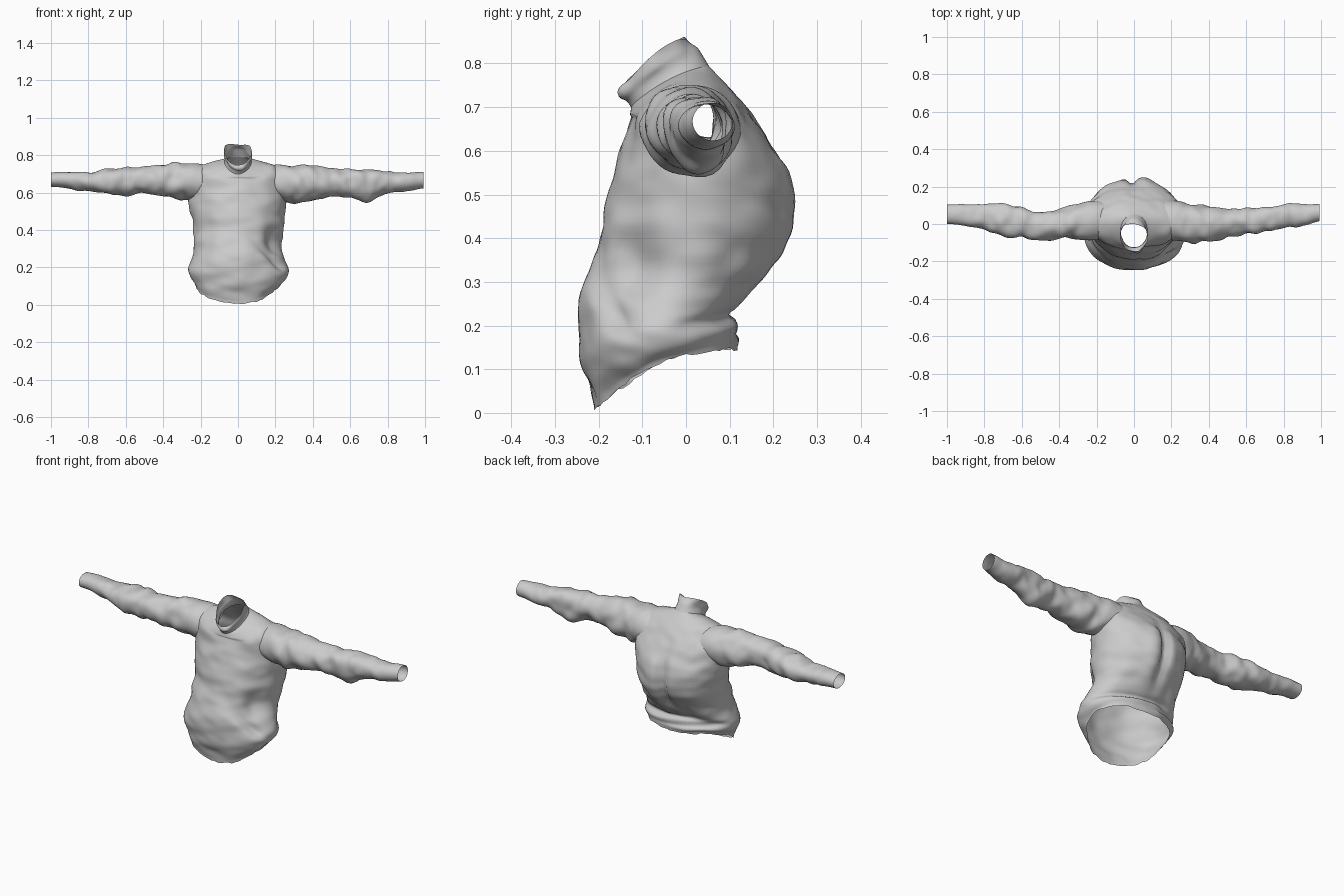
import bpy, bmesh, math, random
from mathutils import Vector, noise

if "Cube" in bpy.data.objects:
    bpy.data.objects.remove(bpy.data.objects["Cube"])

random.seed(4)


def spline(rows, t):
    """Smooth curve through rows of section values, t in 0..1."""
    f = t * (len(rows) - 1)
    i = min(int(f), len(rows) - 2)
    u = f - i
    p = [rows[max(0, min(len(rows) - 1, k))] for k in (i - 1, i, i + 1, i + 2)]
    return [0.5 * (2 * b + (c - a) * u + (2 * a - 5 * b + 4 * c - d) * u * u
                   + (3 * b - a - 3 * c + d) * u ** 3) for a, b, c, d in zip(*p)]


def loft(name, rows, ring, steps, segs, wrinkle, hole=None):
    """Open tube through the sections, wrinkled along its normals."""
    bm = bmesh.new()
    grid = []
    for i in range(steps + 1):
        s = spline(rows, i / steps)
        grid.append([bm.verts.new(ring(s, 2 * math.pi * j / segs)) for j in range(segs)])
    for a, b in zip(grid, grid[1:]):
        for j in range(segs):
            k = (j + 1) % segs
            bm.faces.new((a[j], b[j], b[k], a[k]))
    bm.normal_update()
    moves = [(v, v.normal * wrinkle(v.co)) for v in bm.verts]
    for v, d in moves:
        v.co += d
    if name == "torso":  # slightly frayed hem
        for v in grid[0]:
            v.co.z = max(0, v.co.z - 0.004 + random.uniform(-0.006, 0.002))
    if hole:
        gone = [f for f in bm.faces if all(hole(v.co) for v in f.verts)]
        bmesh.ops.delete(bm, geom=gone, context='FACES')
    me = bpy.data.meshes.new(name)
    bm.to_mesh(me)
    bm.free()
    me.shade_smooth()
    ob = bpy.data.objects.new(name, me)
    bpy.context.collection.objects.link(ob)
    return ob


def bump(co, x, y, z, rx, ry, rz):
    return math.exp(-((co.x - x) / rx) ** 2 - ((co.y - y) / ry) ** 2 - ((co.z - z) / rz) ** 2)


# torso section: front z, front y, side z, back z, back y, half width
def body_ring(s, a):
    zf, yf, zs, zb, yb, w = s
    c = math.cos(a)
    z = zs + (zb - zf) / 2 * c + ((zf + zb) / 2 - zs) * c * c
    return (w * math.sin(a), (yf + yb) / 2 + (yb - yf) / 2 * c, z)


def body_wrinkle(co):
    d = 0.010 * noise.noise(Vector((co.x * 6, co.y * 6, co.z * 11)))
    d += 0.006 * noise.noise(Vector((co.x * 14 + 5, co.y * 14, co.z * 22)))
    # spine groove and the fuller folds beside it
    d -= 0.035 * bump(co, -0.01, 0.22, 0.46, 0.025, 0.12, 0.15)
    d += 0.012 * bump(co, 0.06, 0.22, 0.45, 0.04, 0.1, 0.14)
    # waist dent and hip folds on one side
    d -= 0.040 * bump(co, 0.20, -0.12, 0.34, 0.06, 0.09, 0.07)
    d += 0.016 * bump(co, 0.25, -0.08, 0.18, 0.06, 0.09, 0.04)
    d -= 0.02 * bump(Vector((co.x + co.z, co.y, co.z)), 0.43, -0.16, 0.22, 0.025, 0.1, 0.09)
    # bunched cloth above the back hem
    d += 0.008 * math.sin(co.z * 130 + co.x * 14) * bump(co, 0, 0.1, 0.2, 0.3, 0.1, 0.04)
    # calm near the neck seam
    if co.z > .68:
        d *= min(1, max(0, (math.hypot(co.x, co.y + .035) - .10) / .08))
    return d


neck = (.705, -.125, .765, .795, .052, .072)
torso_rows = [
    (.01, -.212, .125, .15, .122, .232), (.08, -.232, .15, .185, .122, .258),
    (.16, -.244, .19, .23, .10, .264), (.25, -.24, .24, .27, .14, .248),
    (.33, -.222, .32, .33, .187, .238), (.41, -.198, .41, .41, .232, .242),
    (.50, -.178, .5, .5, .240, .256), (.58, -.152, .59, .58, .217, .264),
    (.64, -.138, .67, .66, .17, .256), (.67, -.131, .732, .72, .125, .222),
    (.69, -.127, .758, .765, .08, .135), neck]


def in_armhole(co):
    return abs(co.x) > 0.19 and ((co.y - .015) / .085) ** 2 + ((co.z - .65) / .075) ** 2 < 1


loft("torso", torso_rows, body_ring, 70, 72, body_wrinkle, in_armhole)

# standing collar, folded forward at the throat
loft("collar",
     [(.70, -.126, .760, .790, .055, .074), (.714, -.136, .785, .822, .036, .067),
      (.727, -.150, .80, .845, .022, .069), (.745, -.143, .825, .862, .005, .073)],
     body_ring, 14, 48,
     lambda co: (0.012 * noise.noise(co * 17) + 0.014 * bump(co, 0.02, -.14, .73, .03, .03, .02))
     * min(1, max(0, (co.z - .72 - .65 * (co.y + .12)) / .05 + .3)))


# sleeve section: x, low y, high y, low z, high z
def sleeve_ring(s, a):
    x, y0, y1, z0, z1 = s
    side = 1 if x > 0 else -1
    c, n = math.cos(a), -side * math.sin(a)
    # the armhole end leans in over the shoulder
    lean = -side * 0.05 * n * max(0, 1 - (abs(x) - .19) / .15)
    return (x + lean, (y0 + y1) / 2 + (y1 - y0) / 2 * c, (z0 + z1) / 2 + (z1 - z0) / 2 * n)


def sleeve_wrinkle(co):
    ax = abs(co.x)
    fade = min(1, max(0.15, (1 - ax) * 6)) * min(1, max(0.2, (ax - .2) / .1))
    d = 0.017 * noise.noise(Vector((co.x * 7, co.y * 10, co.z * 10)))
    d += 0.007 * noise.noise(Vector((co.x * 22, co.y * 16 + 3, co.z * 16)))
    # diagonal folds around the elbow and armpit
    fold = math.sin(ax * 50 + co.z * 30 + co.y * 25)
    d += 0.005 * fold * (math.exp(-((ax - .62) / .12) ** 2) + math.exp(-((ax - .33) / .08) ** 2))
    return d * fade


sleeves = {
    "sleeve_left": [
        (.19, -.085, .125, .555, .738), (.25, -.092, .12, .545, .752), (.32, -.10, .10, .55, .748),
        (.42, -.09, .098, .56, .742), (.52, -.075, .083, .572, .732), (.6, -.06, .08, .578, .732),
        (.69, -.042, .10, .555, .728), (.76, -.035, .10, .578, .722), (.84, -.015, .105, .60, .712),
        (.92, .0, .108, .614, .71), (.992, .015, .108, .624, .71)],
    "sleeve_right": [
        (-.19, -.085, .125, .56, .74), (-.25, -.088, .12, .56, .757), (-.32, -.08, .10, .57, .755),
        (-.42, -.082, .08, .586, .742), (-.52, -.09, .07, .592, .74), (-.6, -.075, .088, .582, .735),
        (-.69, -.065, .11, .595, .728), (-.76, -.04, .105, .60, .722), (-.84, -.02, .10, .615, .718),
        (-.92, -.008, .103, .625, .714), (-1.0, .0, .103, .63, .708)]}
for name, rows in sleeves.items():
    loft(name, rows, sleeve_ring, 80, 40, sleeve_wrinkle)
